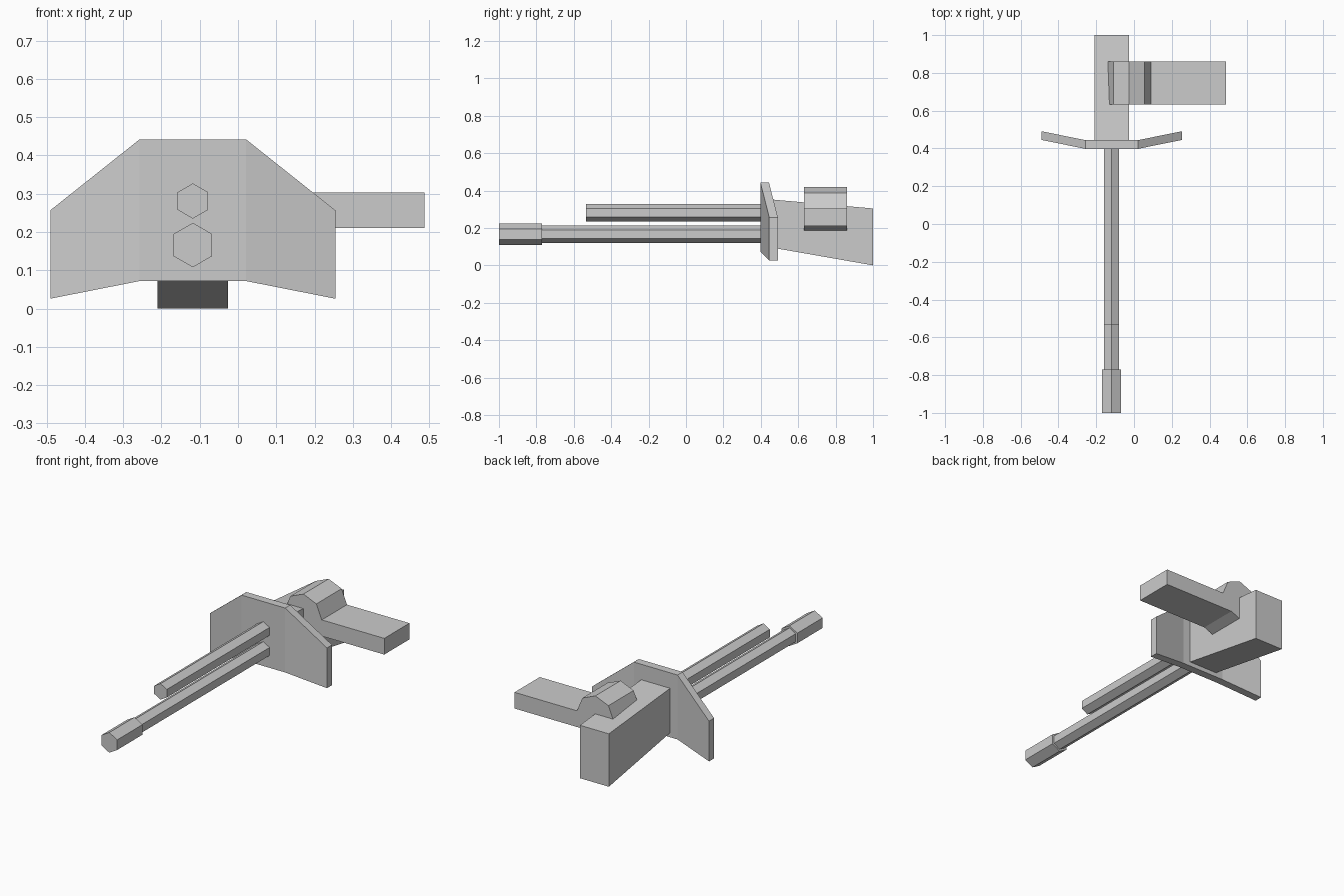
import bpy, math

if "Cube" in bpy.data.objects:
    bpy.data.objects.remove(bpy.data.objects["Cube"])

AXIS_X = -0.118


def prism(name, profile, depth, place):
    """Closed solid: a 2D profile swept between two depths; place maps (u, v, d) to xyz."""
    n = len(profile)
    verts = [place(u, v, d) for d in depth for u, v in profile]
    faces = [tuple(range(n)), tuple(range(2 * n - 1, n - 1, -1))]
    faces += [(i, i + n, (i + 1) % n + n, (i + 1) % n) for i in range(n)]
    mesh = bpy.data.meshes.new(name)
    mesh.from_pydata(verts, [], faces)
    obj = bpy.data.objects.new(name, mesh)
    bpy.context.collection.objects.link(obj)
    # consistent outward normals
    bpy.context.view_layer.objects.active = obj
    obj.select_set(True)
    bpy.ops.object.mode_set(mode='EDIT')
    bpy.ops.mesh.select_all(action='SELECT')
    bpy.ops.mesh.normals_make_consistent(inside=False)
    bpy.ops.object.mode_set(mode='OBJECT')
    obj.select_set(False)
    return obj


def along_y(u, v, d):
    return (u, d, v)


def along_x(u, v, d):
    return (d, u, v)


def ring(cx, cz, r, sides):
    return [(cx + r * math.sin(2 * math.pi * i / sides),
             cz + r * math.cos(2 * math.pi * i / sides)) for i in range(sides)]


# Hexagonal barrel, muzzle and upper tube
prism("barrel", ring(AXIS_X, 0.166, 0.046, 6), (-0.78, 0.41), along_y)
prism("muzzle", ring(AXIS_X, 0.166, 0.058, 6), (-1.0, -0.77), along_y)
prism("upper_tube", ring(AXIS_X, 0.281, 0.046, 6), (-0.535, 0.41), along_y)

# Folded shield: four vertical stations, each with front/back and bottom/top points
stations = [(-0.372, 0.445, 0.026, 0.257), (-0.139, 0.398, 0.072, 0.442),
            (0.139, 0.398, 0.072, 0.442), (0.372, 0.445, 0.026, 0.257)]
verts, faces = [], []
for x, y, z0, z1 in stations:
    x += AXIS_X
    verts += [(x, y, z0), (x, y, z1), (x, y + 0.046, z1), (x, y + 0.046, z0)]
for s in range(3):
    for k in range(4):
        a, b = 4 * s + k, 4 * s + (k + 1) % 4
        faces.append((a, a + 4, b + 4, b))
faces += [(0, 1, 2, 3), (15, 14, 13, 12)]
shield_mesh = bpy.data.meshes.new("shield")
shield_mesh.from_pydata(verts, [], faces)
shield = bpy.data.objects.new("shield", shield_mesh)
bpy.context.collection.objects.link(shield)

# Tapered receiver box behind the shield
prism("receiver", [(0.435, 0.099), (1.0, 0.0), (1.0, 0.304), (0.435, 0.354)],
      (-0.21, -0.026), along_x)

# Octagonal feed drum and flat feed tray
prism("feed_drum", ring(-0.027, 0.303, 0.117, 8), (0.632, 0.861), along_y)
prism("feed_tray", [(-0.027, 0.21), (0.487, 0.21), (0.487, 0.303), (-0.027, 0.303)],
      (0.632, 0.861), along_y)
